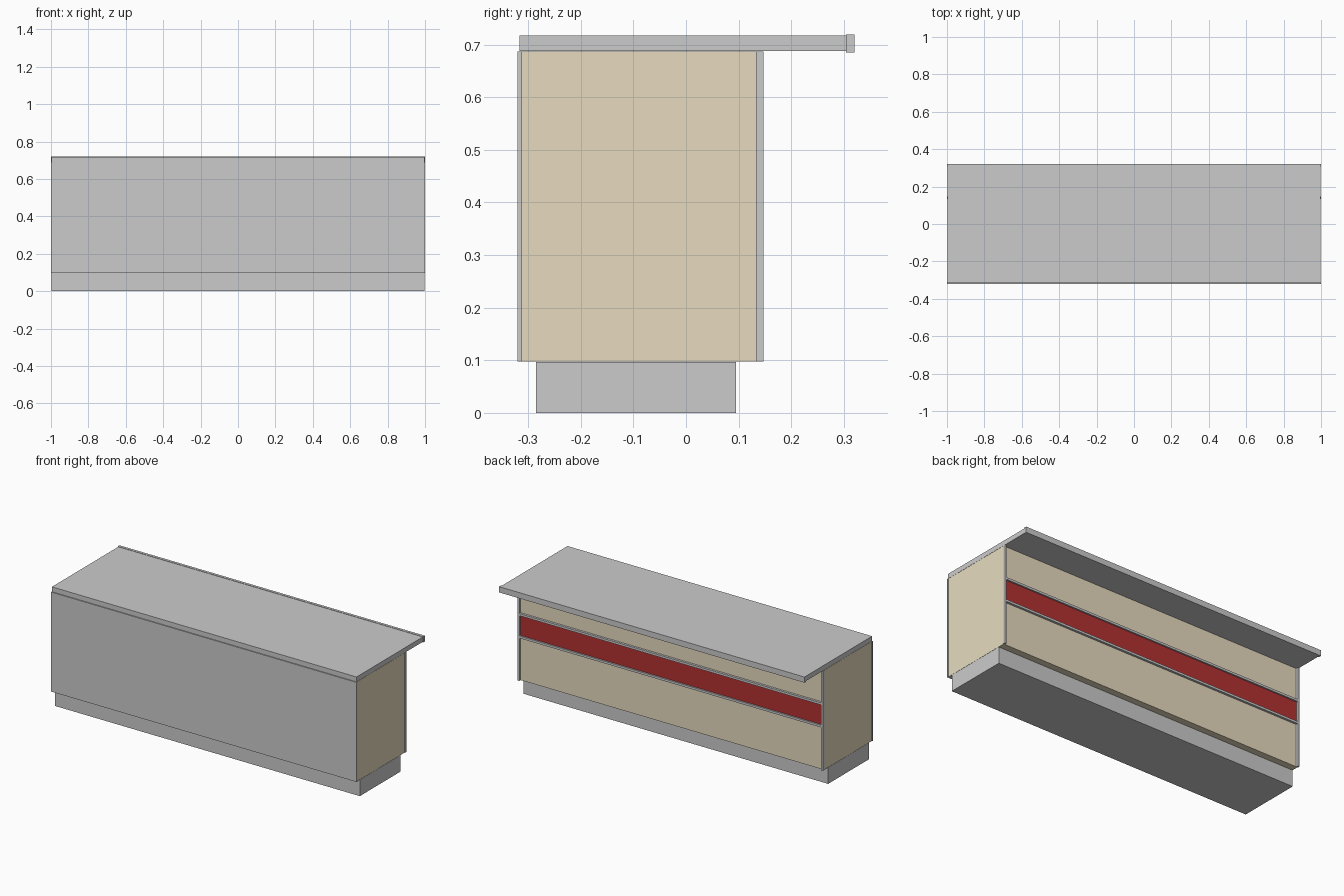
import bpy

if "Cube" in bpy.data.objects:
    bpy.data.objects.remove(bpy.data.objects["Cube"])


def material(name, color):
    m = bpy.data.materials.new(name)
    m.diffuse_color = color
    m.use_nodes = True
    m.node_tree.nodes["Principled BSDF"].inputs["Base Color"].default_value = m.diffuse_color
    return m


beige = material("beige_laminate", (0.80, 0.71, 0.52, 1))
red = material("red_panel", (0.45, 0.03, 0.03, 1))


def box(name, x, y, z, mat=None):
    """Box from (min, max) ranges on each axis."""
    bpy.ops.mesh.primitive_cube_add(size=1, location=[(a + b) / 2 for a, b in (x, y, z)])
    ob = bpy.context.object
    ob.name = name
    ob.scale = [b - a for a, b in (x, y, z)]
    bpy.ops.object.transform_apply(location=False, rotation=False, scale=True)
    if mat:
        ob.data.materials.append(mat)
    return ob


FULL = (-1.0, 1.0)
INNER = (-0.997, 0.997)
BACK = (0.133, 0.147)      # depth of the raised trim on the back

# Plinth and cabinet body
box("plinth", INNER, (-0.285, 0.095), (0, 0.097))
box("cabinet_body", INNER, (-0.312, 0.134), (0.098, 0.687), beige)

# Front cladding
box("front_panel", FULL, (-0.32, -0.312), (0.098, 0.687))

# Back trim: upright at each end, two rails framing a red band
for side, x in (("left", (-1.0, -0.988)), ("right", (0.988, 1.0))):
    box(f"back_upright_{side}", x, BACK, (0.098, 0.687))
RAIL = (-0.988, 0.988)
box("back_rail_lower", RAIL, BACK, (0.351, 0.364))
box("back_rail_upper", RAIL, BACK, (0.484, 0.497))
box("red_band", RAIL, (0.133, 0.138), (0.364, 0.484), red)

# Overhanging worktop with a lip along the back
box("worktop", INNER, (-0.316, 0.304), (0.688, 0.717))
box("worktop_lip", FULL, (0.304, 0.32), (0.685, 0.719))
